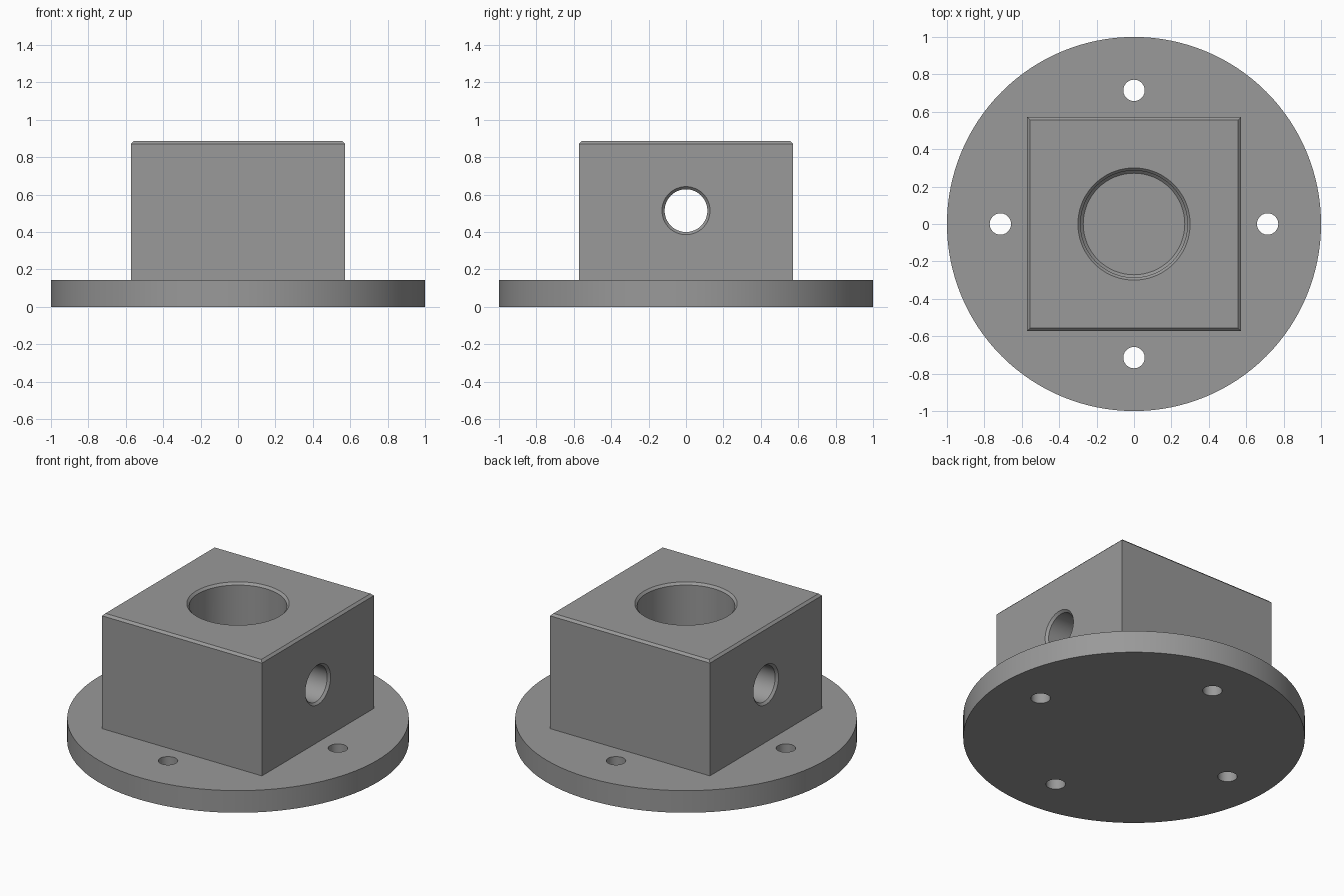
import bpy, bmesh, math
from mathutils import Matrix

if "Cube" in bpy.data.objects:
    bpy.data.objects.remove(bpy.data.objects["Cube"])

U = 1 / 70  # one design unit

steel = bpy.data.materials.new("mid grey metal")
steel.diffuse_color = (0.32, 0.32, 0.32, 1)
steel.use_nodes = True
steel.node_tree.nodes["Principled BSDF"].inputs["Base Color"].default_value = steel.diffuse_color


def add_object(name, bm):
    bmesh.ops.recalc_face_normals(bm, faces=bm.faces)
    mesh = bpy.data.meshes.new(name)
    bm.to_mesh(mesh)
    bm.free()
    mesh.materials.append(steel)
    ob = bpy.data.objects.new(name, mesh)
    bpy.context.collection.objects.link(ob)
    return ob


def turned(name, profile, sides=96, matrix=Matrix()):
    """Solid of revolution about z from (radius, height) pairs, capped at both ends."""
    bm = bmesh.new()
    rings = [[bm.verts.new((r * math.cos(i * math.tau / sides),
                            r * math.sin(i * math.tau / sides), z))
              for i in range(sides)] for r, z in profile]
    for low, high in zip(rings, rings[1:]):
        for i in range(sides):
            j = (i + 1) % sides
            bm.faces.new((low[i], low[j], high[j], high[i]))
    bm.faces.new(rings[0])
    bm.faces.new(rings[-1])
    bm.transform(matrix)
    return add_object(name, bm)


def boolean(target, other, operation):
    mod = target.modifiers.new(other.name, 'BOOLEAN')
    mod.operation, mod.solver, mod.object = operation, 'EXACT', other
    bpy.context.view_layer.objects.active = target
    bpy.ops.object.modifier_apply(modifier=mod.name)
    bpy.data.objects.remove(other)


# Round base flange
body = turned("flanged_housing", [(1, 0), (1, 10 * U)], 128)

# Square block with chamfered top edges, rooted inside the flange
bm = bmesh.new()
half, low, top = 40 * U, 5 * U, 62 * U
bmesh.ops.create_cube(bm, size=1, matrix=Matrix.Translation((0, 0, (low + top) / 2))
                      @ Matrix.Diagonal((2 * half, 2 * half, top - low, 1)))
rim = [e for e in bm.edges if all(v.co.z > top - 0.01 for v in e.verts)]
bmesh.ops.bevel(bm, geom=rim, offset=U, segments=1, affect='EDGES')
boolean(body, add_object("block", bm), 'UNION')

# Blind main bore, chamfered at the mouth and at the floor
boolean(body, turned("main_bore", [(19 * U, 10 * U), (20 * U, 11 * U), (20 * U, 61 * U),
                                   (22 * U, 63 * U)]), 'DIFFERENCE')

# Cross hole along x with chamfered mouths
to_x = Matrix.Translation((0, 0, 36 * U)) @ Matrix.Rotation(math.pi / 2, 4, 'Y')
boolean(body, turned("cross_hole", [(10 * U, -41 * U), (8 * U, -39 * U), (8 * U, 39 * U),
                                    (10 * U, 41 * U)], 64, to_x), 'DIFFERENCE')

# Four bolt holes through the flange
for k in range(4):
    a = k * math.pi / 2
    place = Matrix.Translation((50 * U * math.cos(a), 50 * U * math.sin(a), 0))
    boolean(body, turned("bolt_hole", [(4 * U, -0.1), (4 * U, 0.3)], 48, place), 'DIFFERENCE')

body.select_set(True)
bpy.context.view_layer.objects.active = body
bpy.ops.object.shade_smooth_by_angle(angle=math.radians(25))
